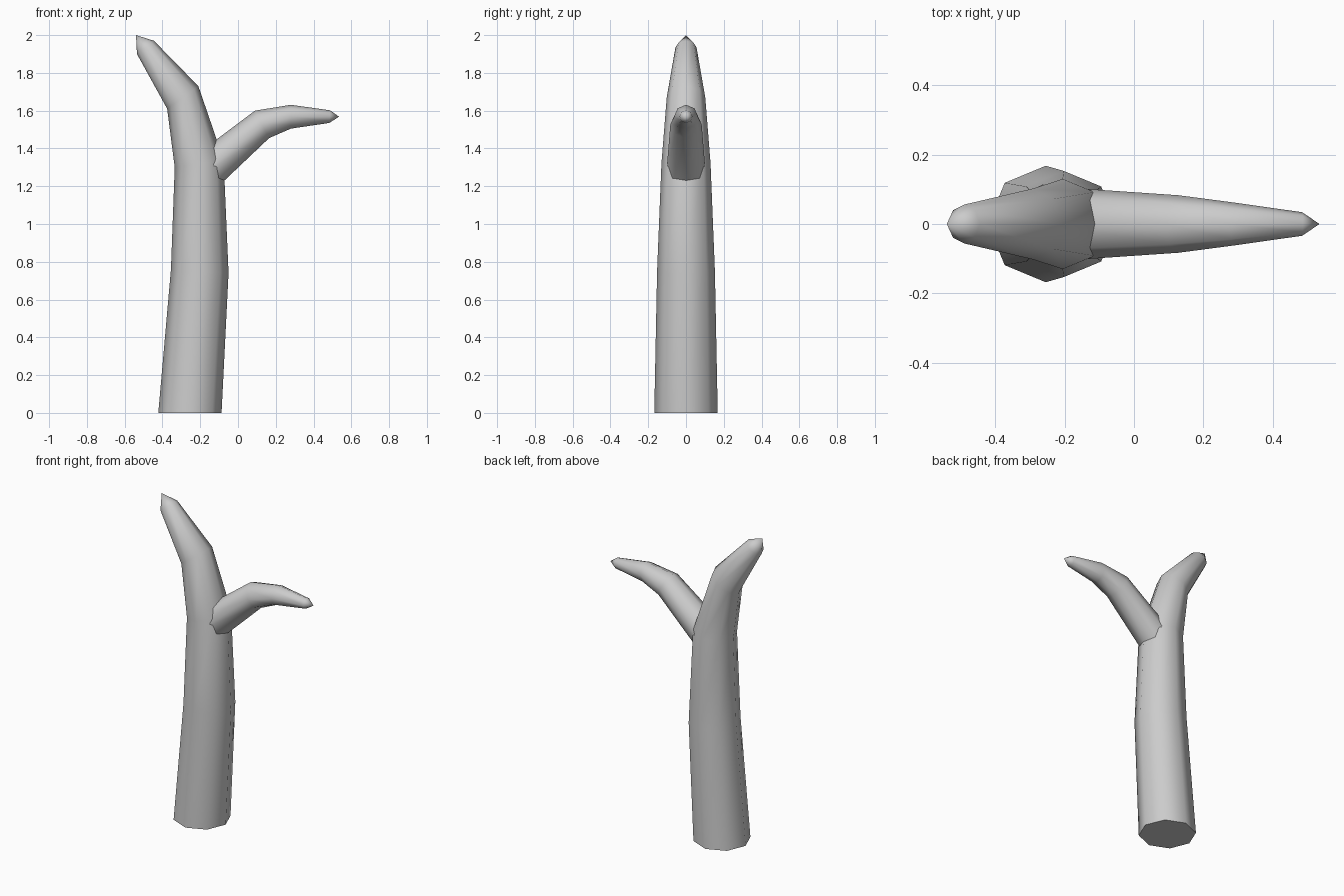
import bpy, bmesh, math

if "Cube" in bpy.data.objects:
    bpy.data.objects.remove(bpy.data.objects["Cube"])

SIDES = 8


def limb(name, rings, tip):
    """Tapered tube: each ring is (left x, left z, right x, right z, half depth), ending in a point."""
    bm = bmesh.new()
    loops = []
    for lx, lz, rx, rz, depth in rings:
        loop = []
        for i in range(SIDES):
            a = 2 * math.pi * i / SIDES
            t = (1 + math.cos(a)) / 2
            loop.append(bm.verts.new((lx + (rx - lx) * t, depth * math.sin(a), lz + (rz - lz) * t)))
        loops.append(loop)
    for lower, upper in zip(loops, loops[1:]):
        for i in range(SIDES):
            j = (i + 1) % SIDES
            bm.faces.new((lower[i], lower[j], upper[j], upper[i]))
    bm.faces.new(loops[0][::-1])
    end = bm.verts.new((tip[0], 0, tip[1]))
    for i in range(SIDES):
        bm.faces.new((loops[-1][i], loops[-1][(i + 1) % SIDES], end))
    bmesh.ops.recalc_face_normals(bm, faces=bm.faces[:])
    mesh = bpy.data.meshes.new(name)
    bm.to_mesh(mesh)
    bm.free()
    obj = bpy.data.objects.new(name, mesh)
    bpy.context.collection.objects.link(obj)
    bpy.ops.object.select_all(action='DESELECT')
    obj.select_set(True)
    bpy.context.view_layer.objects.active = obj
    bpy.ops.object.shade_smooth_by_angle(angle=math.radians(60))
    return obj


# Main trunk, bending left at the top
limb("trunk", [
    (-0.422, 0.00, -0.087, 0.00, 0.168),
    (-0.355, 0.76, -0.050, 0.74, 0.153),
    (-0.335, 1.30, -0.076, 1.34, 0.130),
    (-0.375, 1.61, -0.210, 1.73, 0.102),
    (-0.535, 1.90, -0.445, 1.97, 0.056),
], (-0.54, 2.0))

# Side branch, rooted inside the trunk and arching right
limb("branch", [
    (-0.250, 1.345, -0.112, 1.192, 0.104),
    (0.090, 1.600, 0.165, 1.455, 0.083),
    (0.280, 1.631, 0.280, 1.505, 0.063),
    (0.487, 1.602, 0.483, 1.535, 0.034),
], (0.535, 1.568))
